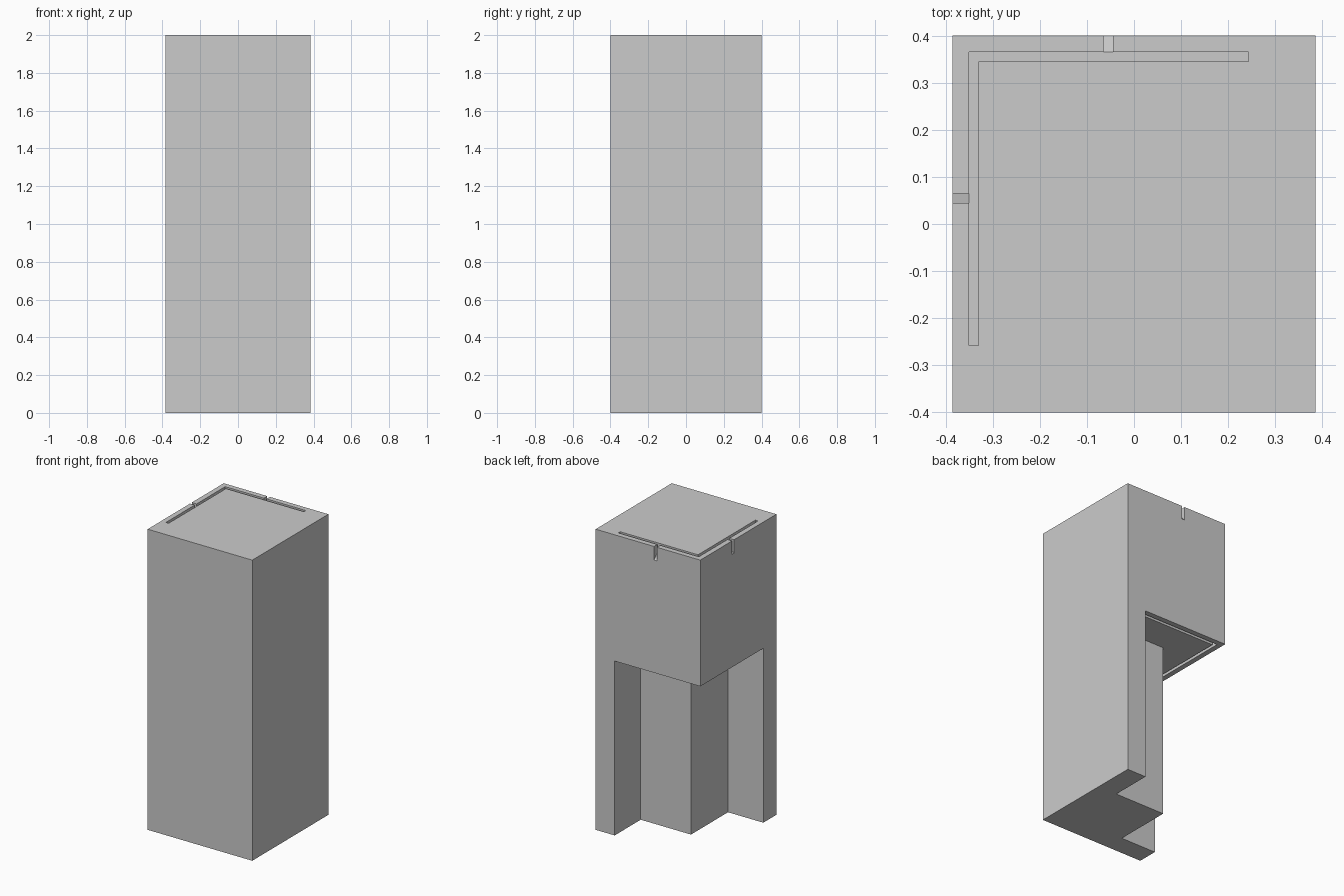
import bpy
import bmesh
from mathutils import Vector

if "Cube" in bpy.data.objects:
    bpy.data.objects.remove(bpy.data.objects["Cube"], do_unlink=True)

HX, HY, TOP = 0.385, 0.4, 2.0
SOFFIT = 1.16               # underside of the overhang
DEPTH = 0.055               # depth of the drip grooves
POST_X, POST_Y = 0.245, -0.263

grey = bpy.data.materials.new("concrete grey")
grey.use_nodes = True
colour = (0.6, 0.6, 0.6, 1)
grey.diffuse_color = colour
grey.node_tree.nodes["Principled BSDF"].inputs["Base Color"].default_value = colour


def prism(name, outline, along):
    """Extrude a closed outline of 3D points along a vector."""
    bm = bmesh.new()
    face = bm.faces.new([bm.verts.new(p) for p in outline])
    grown = bmesh.ops.extrude_face_region(bm, geom=[face])["geom"]
    bmesh.ops.translate(bm, vec=Vector(along),
                        verts=[v for v in grown if isinstance(v, bmesh.types.BMVert)])
    bmesh.ops.recalc_face_normals(bm, faces=bm.faces)
    mesh = bpy.data.meshes.new(name)
    bm.to_mesh(mesh)
    bm.free()
    mesh.materials.append(grey)
    obj = bpy.data.objects.new(name, mesh)
    bpy.context.collection.objects.link(obj)
    return obj


def upright(name, plan, z0, z1):
    return prism(name, [(x, y, z0) for x, y in plan], (0, 0, z1 - z0))


# Solid block
body = upright("corner_column", [(-HX, -HY), (HX, -HY), (HX, HY), (-HX, HY)], 0, TOP)

# Open corner below the overhang, leaving two wall ends and the inner pier
out = 0.1
recess = [(-HX - out, POST_Y), (-0.125, POST_Y), (-0.125, 0.126),
          (POST_X, 0.126), (POST_X, HY + out), (-HX - out, HY + out)]
cutters = [upright("recess_cutter", recess, -out, SOFFIT)]

# Matching L-shaped grooves in the top and in the soffit
groove = [(-0.35, -0.258), (-0.33, -0.258), (-0.33, 0.345),
          (0.243, 0.345), (0.243, 0.365), (-0.35, 0.365)]
cutters.append(upright("top_groove_cutter", groove, TOP - DEPTH, TOP + out))
cutters.append(upright("soffit_groove_cutter", groove, SOFFIT - out, SOFFIT + DEPTH))

# Sloping outlets from the top groove to the outer faces
slope = [(-0.005, TOP - DEPTH + 0.005), (0.055, TOP - DEPTH - 0.055),
         (0.055, TOP + out), (-0.005, TOP + out)]
cutters.append(prism("back_outlet_cutter",
                     [(-0.065, 0.365 + d, z) for d, z in slope], (0.02, 0, 0)))
cutters.append(prism("side_outlet_cutter",
                     [(-0.35 - d, 0.045, z) for d, z in slope], (0, 0.02, 0)))

# Cut everything out of the block, then discard the cutters
bpy.context.view_layer.objects.active = body
for cutter in cutters:
    cutter.hide_render = True
    mod = body.modifiers.new(cutter.name, "BOOLEAN")
    mod.operation = "DIFFERENCE"
    mod.solver = "EXACT"
    mod.object = cutter
    bpy.ops.object.modifier_apply(modifier=mod.name)
for cutter in cutters:
    bpy.data.objects.remove(cutter, do_unlink=True)
